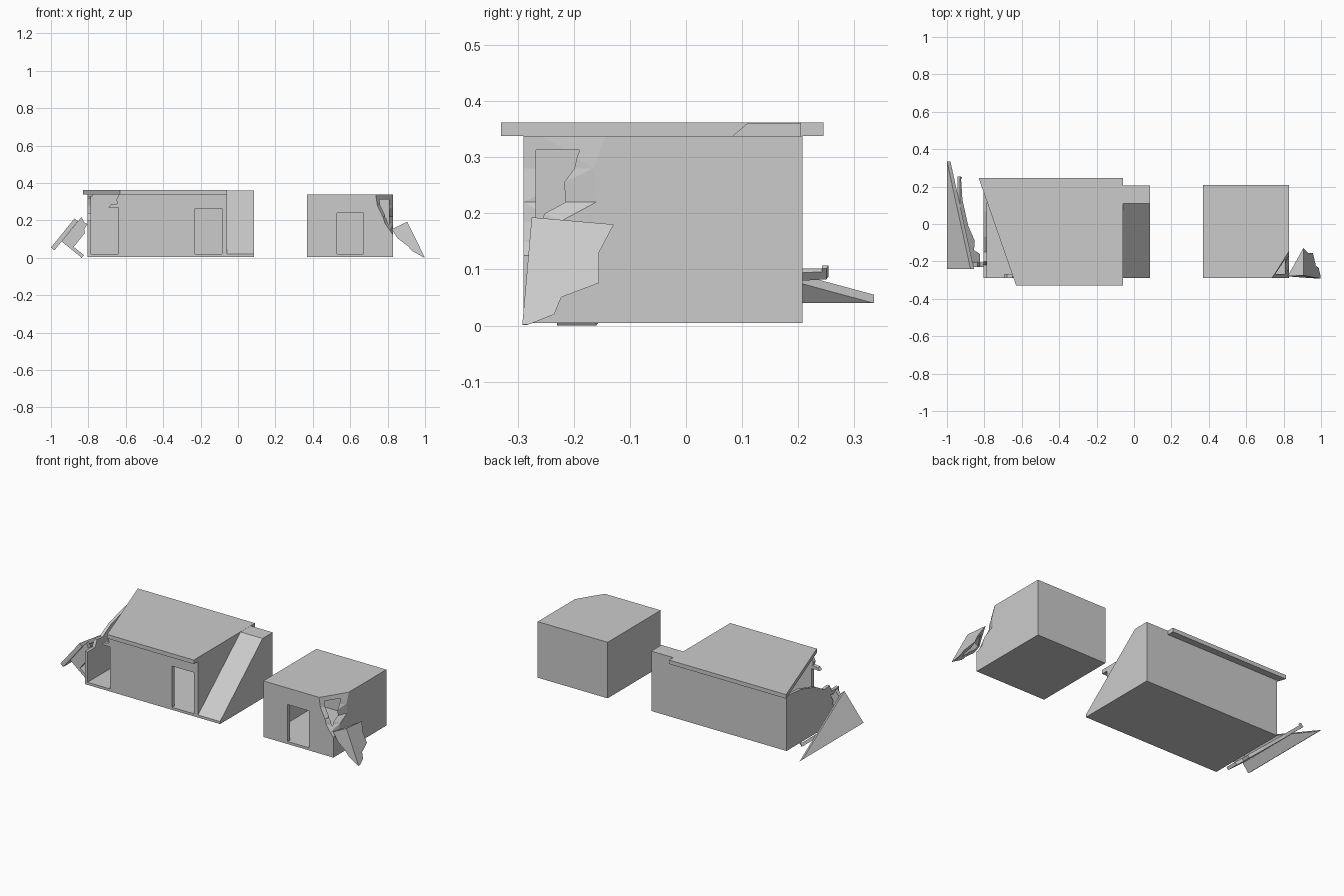
import bpy, bmesh
from math import radians
from mathutils import Matrix, Vector

if "Cube" in bpy.data.objects:
    bpy.data.objects.remove(bpy.data.objects["Cube"])


def loft(name, rings):
    """Closed solid through rings of equal point count."""
    bm = bmesh.new()
    rows = [[bm.verts.new(p) for p in ring] for ring in rings]
    n = len(rows[0])
    for a, b in zip(rows, rows[1:]):
        for i in range(n):
            j = (i + 1) % n
            bm.faces.new((a[i], a[j], b[j], b[i]))
    bm.faces.new(rows[0])
    bm.faces.new(rows[-1])
    if len(rows) > 2:
        bmesh.ops.triangulate(bm, faces=bm.faces[:])
    bmesh.ops.recalc_face_normals(bm, faces=bm.faces[:])
    me = bpy.data.meshes.new(name)
    bm.to_mesh(me)
    bm.free()
    ob = bpy.data.objects.new(name, me)
    bpy.context.collection.objects.link(ob)
    return ob


def prism(name, pts, axis, lo, hi):
    """Extrude a 2D outline along an axis."""
    place = {'x': lambda p, t: (t, p[0], p[1]),
             'y': lambda p, t: (p[0], t, p[1]),
             'z': lambda p, t: (p[0], p[1], t)}[axis]
    return loft(name, [[place(p, t) for p in pts] for t in (lo, hi)])


def box(name, x0, x1, y0, y1, z0, z1):
    return prism(name, [(x0, y0), (x1, y0), (x1, y1), (x0, y1)], 'z', z0, z1)


def boolean(ob, cutter, op='DIFFERENCE'):
    m = ob.modifiers.new("cut", 'BOOLEAN')
    m.operation, m.solver, m.object = op, 'EXACT', cutter
    bpy.context.view_layer.update()
    ev = ob.evaluated_get(bpy.context.evaluated_depsgraph_get())
    me = bpy.data.meshes.new_from_object(ev)
    ob.modifiers.clear()
    ob.data = me


def remove(*obs):
    for o in obs:
        bpy.data.objects.remove(o)


def broken_piece(name, source, cutter):
    """Copy the part of source inside cutter."""
    ob = bpy.data.objects.new(name, source.data.copy())
    bpy.context.collection.objects.link(ob)
    boolean(ob, cutter, 'INTERSECT')
    return ob


def move(ob, pivot, target, rot):
    ob.data.transform(Matrix.Translation(Vector(target)) @ rot
                      @ Matrix.Translation(-Vector(pivot)))


# Long house: hollow walls with a door and a doorway at the broken end
house = box("long_house_walls", -0.805, -0.06, -0.29, 0.205, 0.005, 0.338)
for dims in ((-0.787, -0.083, -0.267, 0.182, 0.02, 0.4),
             (-0.23, -0.085, -0.4, -0.2, 0.02, 0.265),
             (-0.787, -0.64, -0.4, -0.2, 0.02, 0.27)):
    c = box("cutter", *dims)
    boolean(house, c)
    remove(c)

# Broken left wall and broken lintel
side_cut = prism("side_cutter", [(0.2, 0.35), (0.19, 0.33), (0.07, 0.32), (-0.07, 0.28),
                                 (-0.15, 0.235), (-0.2, 0.24), (-0.22, 0.2),
                                 (-0.33, 0.2), (-0.33, 0.35)], 'x', -0.9, -0.78)
front_cut = prism("front_cutter", [(-0.9, 0.21), (-0.79, 0.2), (-0.77, 0.26), (-0.7, 0.26),
                                   (-0.68, 0.285), (-0.645, 0.29), (-0.65, 0.31),
                                   (-0.63, 0.35), (-0.9, 0.35)], 'y', -0.35, -0.26)
fallen_wall = broken_piece("fallen_side_wall", house, side_cut)
fallen_lintel = broken_piece("fallen_lintel", house, front_cut)
boolean(house, side_cut)
boolean(house, front_cut)
remove(side_cut, front_cut)

# Roof slab with its corner sheared off, and the fallen corner
prism("roof_slab", [(-0.63, -0.33), (-0.06, -0.33), (-0.06, 0.245), (-0.83, 0.245)],
      'z', 0.338, 0.362)
fallen_roof = prism("fallen_roof_corner", [(-0.83, -0.33), (-0.63, -0.33), (-0.83, 0.245)],
                    'z', 0.338, 0.362)
tilt = Matrix.Rotation(radians(-51), 4, 'Y')
move(fallen_roof, (-0.83, 0, 0.362), (-1, 0.09, 0.055), tilt)
for piece in (fallen_wall, fallen_lintel):
    move(piece, (-0.83, 0, 0.362), (-0.977, 0.06, 0.083), tilt)

# Ramp up to the roof
prism("ramp", [(-0.29, 0.005), (0.205, 0.005), (0.205, 0.361), (0.11, 0.361), (-0.29, 0.02)],
      'x', -0.06, 0.085)

# Small house: hollow block with a doorway
small = box("small_house", 0.37, 0.83, -0.29, 0.208, 0.005, 0.338)
for dims in ((0.393, 0.807, -0.267, 0.185, 0.02, 0.313),
             (0.53, 0.67, -0.4, -0.2, 0.02, 0.24)):
    c = box("cutter", *dims)
    boolean(small, c)
    remove(c)

# Jagged missing corner, and the chunk lying against the wall
levels = [(0.36, 0.733, -0.135), (0.28, 0.745, -0.165), (0.22, 0.775, -0.16),
          (0.185, 0.785, -0.225), (0.15, 0.81, -0.235), (0.125, 0.827, -0.28)]
corner_cut = loft("corner_cutter", [[(x, -0.29, z), (x, -0.33, z), (0.87, -0.33, z),
                                     (0.87, y, z), (0.83, y, z)] for z, x, y in levels])
chunk = broken_piece("fallen_corner", small, corner_cut)
boolean(small, corner_cut)
remove(corner_cut)
move(chunk, (0.83, -0.29, 0.338), (0.905, -0.275, 0.193),
     Matrix.Rotation(radians(-5), 4, 'X') @ Matrix.Rotation(radians(-26), 4, 'Y'))
